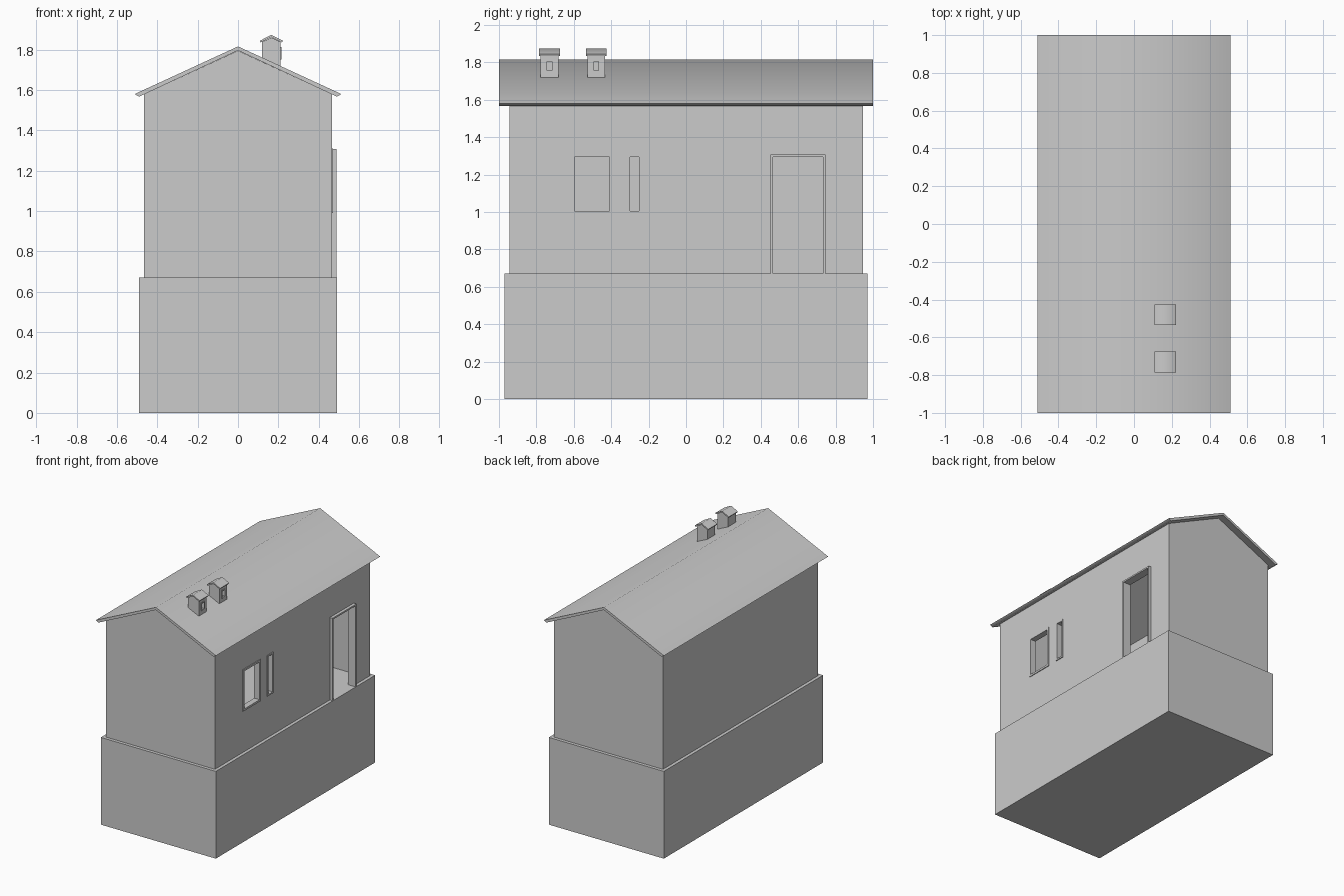
import bpy, bmesh
from math import radians

if "Cube" in bpy.data.objects:
    bpy.data.objects.remove(bpy.data.objects["Cube"])


def prism(name, profile, y0, y1, smooth=False):
    """Extrude an XZ outline along Y."""
    bm = bmesh.new()
    face = bm.faces.new([bm.verts.new((x, y0, z)) for x, z in profile])
    ext = bmesh.ops.extrude_face_region(bm, geom=[face])
    moved = [v for v in ext["geom"] if isinstance(v, bmesh.types.BMVert)]
    bmesh.ops.translate(bm, verts=moved, vec=(0, y1 - y0, 0))
    bmesh.ops.recalc_face_normals(bm, faces=bm.faces)
    me = bpy.data.meshes.new(name)
    bm.to_mesh(me)
    bm.free()
    if smooth:
        me.shade_smooth()
        me.set_sharp_from_angle(angle=radians(60))
    ob = bpy.data.objects.new(name, me)
    bpy.context.collection.objects.link(ob)
    return ob


def box(name, x0, x1, y0, y1, z0, z1):
    return prism(name, [(x0, z0), (x1, z0), (x1, z1), (x0, z1)], y0, y1)


def cut(ob, cutter):
    cutter.hide_render = True
    cutter.hide_viewport = True
    mod = ob.modifiers.new("cut", 'BOOLEAN')
    mod.operation = 'DIFFERENCE'
    mod.solver = 'EXACT'
    mod.object = cutter


def gable(cx, half, z0, eave, apex):
    return [(cx - half, z0), (cx + half, z0), (cx + half, eave),
            (cx, apex), (cx - half, eave)]


def chevron(cx, out, z_out, apex, inn, z_in, apex_in):
    return [(cx - out, z_out), (cx - inn, z_in), (cx, apex_in),
            (cx + inn, z_in), (cx + out, z_out), (cx, apex)]


# foundation block, its top is the floor
box("foundation", -0.49, 0.49, -0.97, 0.97, 0, 0.672)

# hollow gabled walls
walls = prism("walls", gable(0, 0.465, 0.672, 1.579, 1.795), -0.945, 0.945)
cut(walls, prism("room_cutter", gable(0, 0.425, 0.6, 1.557, 1.755), -0.905, 0.905))

# openings with frames: name, y0, y1, z0, z1, rim, front x, has sill
openings = [
    ("window", -0.595, -0.41, 1.005, 1.295, 0.015, 0.471, True),
    ("slit_window", -0.30, -0.252, 1.005, 1.295, 0.012, 0.471, True),
    ("door", 0.465, 0.733, 0.672, 1.295, 0.012, 0.488, False),
]
for name, y0, y1, z0, z1, rim, front, sill in openings:
    cut(walls, box(name + "_cutter", 0.38, 0.55, y0, y1, z0 - (0 if sill else 0.05), z1))
    frame = box(name + "_frame", 0.455, front, y0 - rim, y1 + rim,
                z0 - (rim if sill else 0), z1 + rim)
    cut(frame, box(name + "_frame_cutter", 0.37, 0.56, y0, y1,
                   z0 - (0 if sill else 0.05), z1))

# main roof
prism("roof", chevron(0, 0.512, 1.58, 1.816, 0.49, 1.567, 1.796), -1, 1, True)

# twin chimneys with little roofs and vents
for i, cy in enumerate((-0.73, -0.48)):
    n = f"chimney_{i + 1}"
    cx = 0.165
    body = prism(n + "_stack", gable(cx, 0.045, 1.68, 1.838, 1.86), cy - 0.047, cy + 0.047)
    prism(n + "_cap", chevron(cx, 0.057, 1.844, 1.873, 0.053, 1.835, 1.862),
          cy - 0.055, cy + 0.055, True)
    vent = box(n + "_vent", 0.2, 0.215, cy - 0.018, cy + 0.018, 1.75, 1.812)
    hole = box(n + "_vent_cutter", 0.18, 0.23, cy - 0.013, cy + 0.013, 1.757, 1.806)
    cut(vent, hole)
    cut(body, hole)
